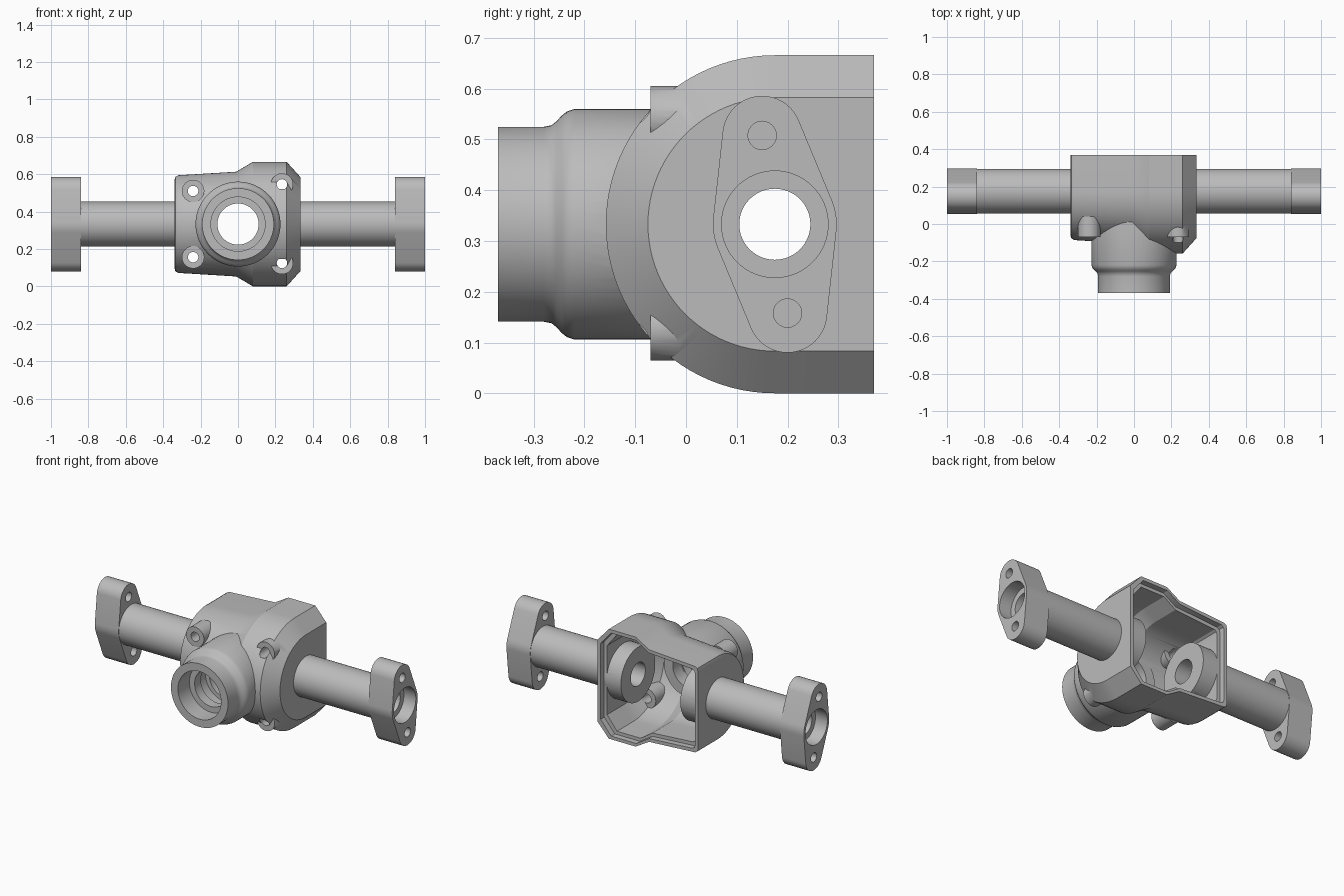
import bpy, bmesh
from math import cos, sin, pi
from mathutils import Vector
from mathutils.geometry import convex_hull_2d

if "Cube" in bpy.data.objects:
    bpy.data.objects.remove(bpy.data.objects["Cube"], do_unlink=True)

CY, CZ = 0.175, 0.333      # axle axis
BACK = 0.37                # open rear face
WALL = 0.04

metal = bpy.data.materials.new("cast_grey")
metal.use_nodes = True
metal.diffuse_color = (0.5, 0.5, 0.5, 1)
metal.node_tree.nodes["Principled BSDF"].inputs["Base Color"].default_value = (0.5, 0.5, 0.5, 1)


def loft(name, rings):
    """Closed solid through a list of equal rings."""
    bm = bmesh.new()
    loops = [[bm.verts.new(p) for p in ring] for ring in rings]
    n = len(loops[0])
    for a, b in zip(loops, loops[1:]):
        for i in range(n):
            j = (i + 1) % n
            bm.faces.new((a[i], a[j], b[j], b[i]))
    bm.faces.new(loops[0])
    bm.faces.new(loops[-1])
    bmesh.ops.recalc_face_normals(bm, faces=bm.faces)
    mesh = bpy.data.meshes.new(name)
    bm.to_mesh(mesh)
    bm.free()
    mesh.materials.append(metal)
    obj = bpy.data.objects.new(name, mesh)
    bpy.context.collection.objects.link(obj)
    return obj


def circle(r, n):
    return [(r * cos(2 * pi * i / n), r * sin(2 * pi * i / n)) for i in range(n)]


def turned_x(name, profile, y=CY, z=CZ, n=64):
    return loft(name, [[(x, y + a, z + b) for a, b in circle(r, n)] for x, r in profile])


def turned_y(name, profile, x=0.0, z=CZ, n=64):
    return loft(name, [[(x + a, y, z + b) for a, b in circle(r, n)] for y, r in profile])


def combine(target, tools, operation):
    """Apply booleans and drop the tool objects."""
    for tool in tools:
        mod = target.modifiers.new("bool", "BOOLEAN")
        mod.operation = operation
        mod.solver = "EXACT"
        mod.object = tool
        graph = bpy.context.evaluated_depsgraph_get()
        mesh = bpy.data.meshes.new_from_object(target.evaluated_get(graph))
        target.modifiers.clear()
        target.data = mesh
        bpy.data.objects.remove(tool, do_unlink=True)


def finish(obj):
    bpy.ops.object.select_all(action="DESELECT")
    obj.select_set(True)
    bpy.context.view_layer.objects.active = obj
    bpy.ops.object.shade_smooth_by_angle(angle=0.5)


# Housing outline: half height along the axle
OUTLINE = [(-0.34, 0.235), (-0.335, 0.252), (-0.32, 0.261), (-0.01, 0.28),
           (0.08, 0.333), (0.26, 0.333), (0.335, 0.25)]


def inset(w):
    return [(x * (1 - w / 0.34), r - w) for x, r in OUTLINE]


def dome_ring(x, r, back):
    arc = [(x, CY - r * sin(pi * i / 48), CZ + r * cos(pi * i / 48)) for i in range(49)]
    return [(x, back, CZ + r)] + arc + [(x, back, CZ - r)]


def box_ring(x, r, front, back):
    return [(x, front, CZ + r), (x, front, CZ - r), (x, back, CZ - r), (x, back, CZ + r)]


# Housing shell with the front neck
housing = loft("housing", [dome_ring(x, r, BACK) for x, r in OUTLINE])
neck = turned_y("neck", [(-0.37, 0.192), (-0.28, 0.192), (-0.265, 0.195), (-0.255, 0.203),
                         (-0.245, 0.214), (-0.235, 0.222), (-0.22, 0.227), (0.04, 0.227)])
combine(housing, [neck], "UNION")
cavity = loft("cavity", [dome_ring(x, r, 0.5) for x, r in inset(WALL)])
rim_step = loft("rim_step", [box_ring(x, r, 0.335, 0.5) for x, r in inset(0.02)])
combine(housing, [cavity, rim_step], "DIFFERENCE")

# Screw bosses, bearing seats and inner neck collar
SCREWS = [(-0.24, 0.51), (-0.24, 0.156), (0.235, 0.545), (0.235, 0.125)]
bosses = [turned_y("boss", [(-0.07, 0.06), (0.04, 0.06)], x, z, 32) for x, z in SCREWS]
seats = [turned_x("seat", [(s * 0.2, 0.165), (s * 0.315, 0.165)]) for s in (-1, 1)]
collar = turned_y("collar", [(-0.11, 0.17), (-0.03, 0.17)])
combine(housing, bosses + seats + [collar], "UNION")

# Bores
neck_bore = turned_y("neck_bore", [(-0.4, 0.145), (-0.26, 0.145), (-0.26, 0.11), (-0.2, 0.11),
                                   (-0.2, 0.135), (-0.12, 0.135), (-0.12, 0.11), (0.1, 0.11)])
axle_bore = turned_x("axle_bore", [(-0.5, 0.07), (0.5, 0.07)])
drills = [turned_y("drill", [(-0.1, 0.028), (0.25, 0.028)], x, z, 24) for x, z in SCREWS]
combine(housing, [neck_bore, axle_bore] + drills, "DIFFERENCE")
finish(housing)

# Flange outline around the axle and two bolt holes
BOLTS = [(0.15, 0.508), (0.2, 0.158)]
points = [Vector((CY + a, CZ + b)) for a, b in circle(0.122, 64)]
for y, z in BOLTS:
    points += [Vector((y + a, z + b)) for a, b in circle(0.078, 48)]
flange_outline = [points[i] for i in convex_hull_2d(points)]

# Axle tubes and end flanges
for side, label in ((1, "left"), (-1, "right")):
    tube = turned_x(label + "_axle_tube", [(side * 0.32, 0.12), (side * 0.84, 0.12)])
    bore = turned_x("bore", [(side * 0.3, 0.07), (side * 0.9, 0.07)])
    combine(tube, [bore], "DIFFERENCE")
    finish(tube)

    flange = loft(label + "_flange", [[(side * x, p.x, p.y) for p in flange_outline]
                                      for x in (0.84, 1.0)])
    bore = turned_x("bore", [(side * 0.8, 0.07), (side * 0.92, 0.07),
                             (side * 0.92, 0.105), (side * 1.1, 0.105)])
    bolts = [turned_x("bolt", [(side * 0.8, 0.028), (side * 1.1, 0.028)], y, z, 24)
             for y, z in BOLTS]
    combine(flange, [bore] + bolts, "DIFFERENCE")
    finish(flange)
